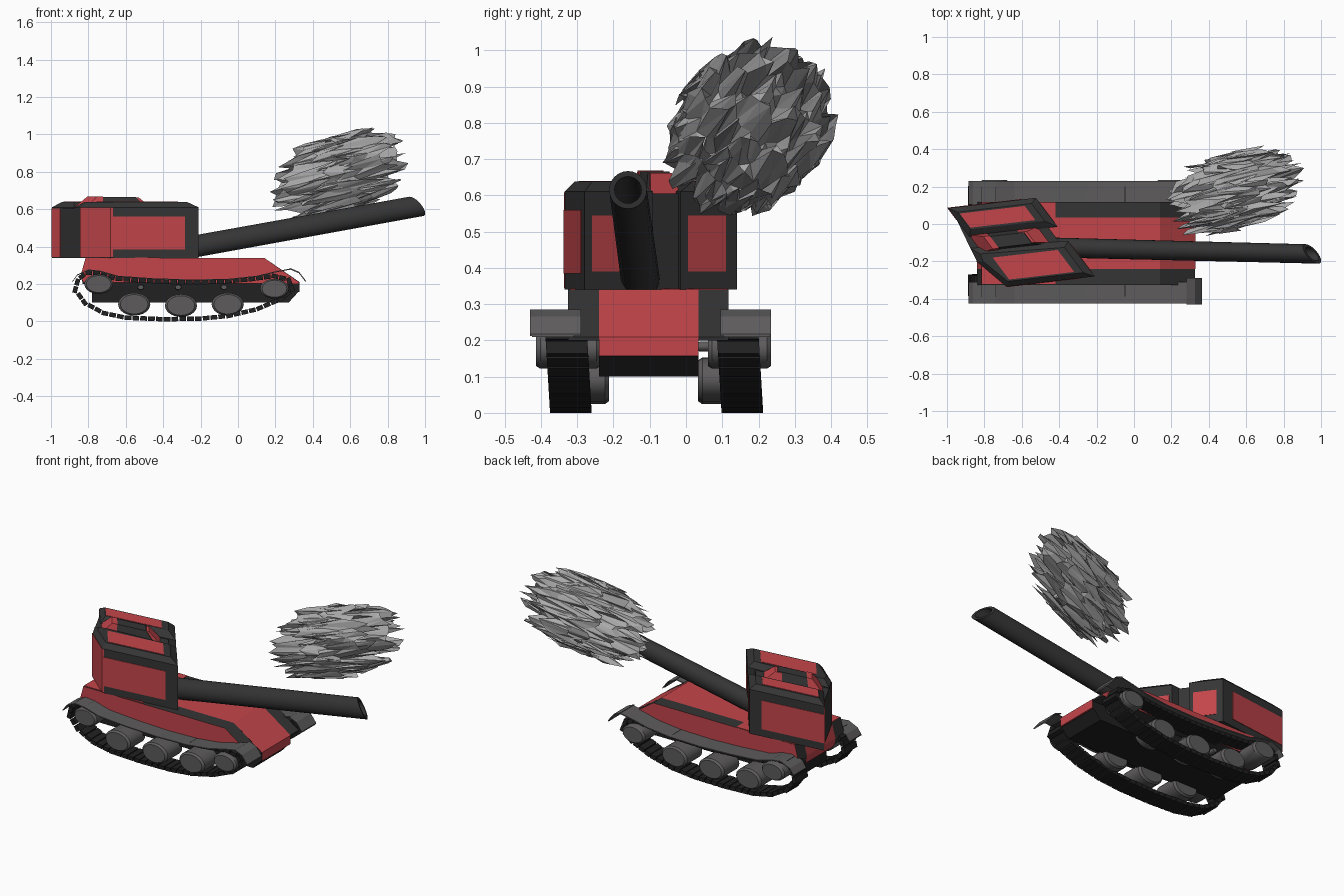
import bpy, math, random
from mathutils import Vector

if "Cube" in bpy.data.objects:
    bpy.data.objects.remove(bpy.data.objects["Cube"])

random.seed(4)


def material(name, rgb):
    m = bpy.data.materials.new(name)
    m.diffuse_color = (*rgb, 1)
    m.use_nodes = True
    m.node_tree.nodes["Principled BSDF"].inputs["Base Color"].default_value = m.diffuse_color
    return m


RED = material("red_paint", (0.55, 0.06, 0.07))
DARK = material("dark_paint", (0.035, 0.035, 0.035))
BLACK = material("black_steel", (0.015, 0.015, 0.015))
GREY = material("grey_steel", (0.11, 0.105, 0.105))
SMOKE = material("smoke_grey", (0.4, 0.4, 0.4))


def mesh(name, verts, faces, *mats):
    me = bpy.data.meshes.new(name)
    me.from_pydata(verts, [], faces)
    for m in mats:
        me.materials.append(m)
    ob = bpy.data.objects.new(name, me)
    bpy.context.collection.objects.link(ob)
    return ob


def prism(name, profile, y0, y1, mat, side_mat=None):
    """Counter-clockwise xz profile pushed from y0 to y1."""
    n = len(profile)
    verts = [(x, y, z) for y in (y0, y1) for x, z in profile]
    faces = [tuple(range(n)), tuple(range(2 * n - 1, n - 1, -1))]
    faces += [(i, i + n, (i + 1) % n + n, (i + 1) % n) for i in range(n)]
    ob = mesh(name, verts, faces, mat, side_mat or mat)
    for p in ob.data.polygons[:2]:
        p.material_index = 1
    return ob


def rings(name, loops, mat, closed=False):
    """Skin a list of equal-length loops; ends capped unless closed."""
    n, k = len(loops[0]), len(loops)
    verts = [v for loop in loops for v in loop]
    faces = []
    for j in range(k if closed else k - 1):
        a, b = j * n, (j + 1) % k * n
        faces += [(a + i, a + (i + 1) % n, b + (i + 1) % n, b + i) for i in range(n)]
    if not closed:
        faces += [tuple(range(n))[::-1], tuple(range((k - 1) * n, k * n))]
    return mesh(name, verts, faces, mat)


def smooth(ob):
    bpy.ops.object.select_all(action='DESELECT')
    bpy.context.view_layer.objects.active = ob
    ob.select_set(True)
    bpy.ops.object.shade_smooth_by_angle(angle=math.radians(35))


# Hull: black tub, red spine, dark shoulders with red flanks
prism("lower_hull", [(-0.78, 0.10), (0.27, 0.10), (0.32, 0.155), (0.32, 0.20), (-0.78, 0.20)],
      -0.24, 0.035, BLACK)
prism("hull_spine", [(-0.83, 0.20), (0.33, 0.157), (0.33, 0.21), (0.14, 0.34), (-0.815, 0.34), (-0.84, 0.25)],
      -0.24, 0.035, RED, BLACK)
shoulder = [(-0.83, 0.21), (0.325, 0.20), (0.327, 0.21), (0.14, 0.34), (-0.815, 0.34), (-0.84, 0.25)]
prism("near_shoulder", shoulder, -0.325, -0.24, DARK, RED)
prism("far_shoulder", shoulder, 0.035, 0.117, DARK, RED)
prism("rear_deck", [(-0.815, 0.338), (-0.42, 0.338), (-0.42, 0.343), (-0.815, 0.343)], -0.32, 0.115, RED)

# Turret: skewed coordinates, u runs forward and v runs across
ORIGIN, U, V = Vector((-0.68, -0.335, 0)), Vector((0.47, 0.055, 0)), Vector((-0.315, 0.42, 0))


def outline(uv, z):
    return [tuple(ORIGIN + U * u + V * v + Vector((0, 0, z))) for u, v in uv]


def quad(u0, u1, v0, v1, z):
    return outline([(u0, v0), (u1, v0), (u1, v1), (u0, v1)], z)


def block(name, u0, u1, v0, v1, z0, z1, mat):
    return rings(name, [quad(u0, u1, v0, v1, z0), quad(u0, u1, v0, v1, z1)], mat)


core = [(0.90, 0.4), (0.90, 0.72), (0.0, 0.85), (-0.08, 0.5), (-0.115, 0.336)]
rings("turret_core", [outline(core, 0.34), outline(core, 0.605)], DARK)

# Near cheek has a cut rear corner, far cheek is four-sided
near = [(0, 0), (1, 0), (1, 0.45), (-0.08, 0.5), (-0.115, 0.336)]
near_top = [(0.05, 0.06), (0.91, 0.06), (0.91, 0.38), (-0.02, 0.42), (-0.05, 0.33)]
rings("near_cheek", [outline(near, 0.34), outline(near, 0.61), outline(near_top, 0.638)], DARK)
rings("far_cheek", [quad(0, 1, 0.63, 1, 0.34), quad(0, 1, 0.63, 1, 0.61), quad(0.07, 0.91, 0.72, 0.94, 0.638)], DARK)

# Red armour panels
corner = [(-0.006, -0.004), (0.02, -0.004), (-0.09, 0.34), (-0.121, 0.34)]
rings("near_corner_panel", [outline(corner, 0.345), outline(corner, 0.608)], RED)
block("far_rear_panel", -0.006, 0.01, 0.85, 1, 0.345, 0.605, RED)
block("near_side_panel", 0.0, 0.84, -0.006, 0.01, 0.385, 0.56, RED)
block("far_side_panel", 0.0, 0.84, 0.99, 1.006, 0.385, 0.56, RED)
for side, v0, v1, lo, hi in (("near", 0.05, 0.42, 0.08, 0.36), ("far", 0.68, 0.93, 0.74, 0.92)):
    block(side + "_front_panel", 0.99, 1.006, v0, v1, 0.39, 0.545, RED)
    block(side + "_top_panel", 0.08, 0.82, lo, hi, 0.63, 0.64, RED)

# Hatch on the turret roof with red plates
rings("hatch", [quad(0.10, 0.72, 0.44, 0.66, 0.60), quad(0.16, 0.60, 0.47, 0.61, 0.666)], DARK)
rings("hatch_rear_plate", [quad(0.0, 0.2, 0.43, 0.66, 0.60), quad(0.15, 0.22, 0.46, 0.62, 0.668)], RED)
rings("hatch_front_plate", [quad(0.55, 0.80, 0.46, 0.66, 0.60), quad(0.55, 0.64, 0.48, 0.62, 0.662)], RED)


# Gun barrel: open tube with an oblique muzzle
def tube_ring(x, y, z, r, slant):
    loop = []
    for i in range(24):
        a = math.tau * i / 24
        dy, dz = r * math.cos(a), r * math.sin(a)
        loop.append((x - slant * (dy + dz), y + dy, z + dz))
    return loop


barrel = rings("barrel", [tube_ring(-0.46, -0.125, 0.36, 0.054, 0.6), tube_ring(0.952, -0.16, 0.615, 0.052, 0.66),
                          tube_ring(0.952, -0.16, 0.615, 0.037, 0.66), tube_ring(0.3, -0.144, 0.498, 0.037, 0.6)], DARK)
smooth(barrel)

# Running gear paths in xz
TRACK = [(-0.87, 0.17), (-0.855, 0.225), (-0.81, 0.26), (-0.75, 0.26), (-0.66, 0.23), (-0.5, 0.218), (-0.3, 0.208),
         (-0.1, 0.212), (0.06, 0.225), (0.19, 0.243), (0.27, 0.225), (0.29, 0.17), (0.23, 0.12), (0.1, 0.065),
         (-0.05, 0.03), (-0.2, 0.015), (-0.4, 0.012), (-0.6, 0.02), (-0.72, 0.045), (-0.82, 0.10)]
FENDER = [(-0.885, 0.21), (-0.86, 0.245), (-0.80, 0.272), (-0.74, 0.266), (-0.64, 0.238), (-0.45, 0.225),
          (-0.25, 0.218), (-0.05, 0.222), (0.10, 0.238), (0.20, 0.262), (0.28, 0.277), (0.325, 0.258), (0.362, 0.21)]


def walk(path, step):
    """Evenly spaced points and directions round a closed path."""
    pts = [Vector(p) for p in path]
    segs = list(zip(pts, pts[1:] + pts[:1]))
    total = sum((b - a).length for a, b in segs)
    count = round(total / step)
    for k in range(count):
        d = k * total / count
        for a, b in segs:
            if d <= (b - a).length:
                yield a + (b - a).normalized() * d, (b - a).normalized()
                break
            d -= (b - a).length


def band(name, path, y0, y1, thick, mat, closed):
    loops = [[(x, y0, z), (x, y1, z), (x, y1, z + thick), (x, y0, z + thick)] for x, z in path]
    return rings(name, loops, mat, closed)


def wheel(name, x, z, y0, y1, rx, rz):
    loops = []
    for y, s in ((y0, 0.62), (y0, 0.86), (y0 + 0.012, 1), (y1 - 0.012, 1), (y1, 0.86), (y1, 0.62)):
        loops.append([(x + rx * s * math.cos(math.tau * i / 20), y, z + rz * s * math.sin(math.tau * i / 20))
                      for i in range(20)])
    smooth(rings(name, loops, GREY))


# Per side: track, road wheel, end wheel, roller and fender widths in y
for side, t0, t1, w0, w1, e0, e1, r0, r1, f0, f1 in (
        ("near", -0.381, -0.266, -0.375, -0.212, -0.414, -0.235, -0.28, -0.235, -0.425, -0.31),
        ("far", 0.092, 0.207, 0.033, 0.20, 0.06, 0.235, 0.03, 0.075, 0.105, 0.23)):
    # Track links joined into one object
    verts, faces = [], []
    for p, d in walk(TRACK, 0.042):
        n, b = Vector((-d.y, d.x)) * 0.012, len(verts)
        corners = [p + d * 0.018 + n, p - d * 0.018 + n, p - d * 0.018 - n, p + d * 0.018 - n]
        for y in (t0, t1):
            verts += [(c.x, y - (c.y - 0.1) * 0.06, max(c.y, 0)) for c in corners]
        faces += [(b, b + 1, b + 2, b + 3), (b + 7, b + 6, b + 5, b + 4)]
        faces += [(b + i, b + 4 + i, b + 4 + (i + 1) % 4, b + (i + 1) % 4) for i in range(4)]
    mesh(side + "_track_links", verts, faces, BLACK)
    # Road wheels, end wheels and return rollers
    for k, (x, z) in enumerate(((-0.555, 0.092), (-0.305, 0.085), (-0.055, 0.092))):
        wheel(side + "_road_wheel_%d" % k, x, z, w0, w1, 0.086, 0.061)
    for k, (x, z) in enumerate(((-0.745, 0.20), (0.195, 0.175))):
        wheel(side + "_end_wheel_%d" % k, x, z, e0, e1, 0.077, 0.053)
    for k, x in enumerate((-0.52, -0.32, -0.075)):
        wheel(side + "_roller_%d" % k, x, 0.183, r0, r1, 0.018, 0.014)
    # Fender sheet with curved flaps
    band(side + "_fender", FENDER, f0, f1, 0.006, GREY, False)
    lip = f0 - 0.005 if side == "near" else f0 - 0.01
    band(side + "_front_flap", [(x + 0.001, z + 0.002) for x, z in FENDER[-3:]], lip, lip + 0.14, 0.006, GREY, False)

# Smoke puff: jagged ball with shards drawn out along the firing direction
bpy.ops.mesh.primitive_ico_sphere_add(subdivisions=4, radius=1)
puff = bpy.context.object
puff.name = "smoke_puff"
puff.data.materials.append(SMOKE)
axis = Vector((1, 0.2, 0.24))
for v in puff.data.vertices:
    c, r = v.co.copy(), random.uniform(0.88, 1.06)
    stretch = c.x * 0.22 + random.uniform(-0.17, 0.17)
    v.co = Vector((0.54, 0.175, 0.785)) + axis * stretch + Vector((0, c.y * 0.21 * r, c.z * 0.21 * r))
    v.co.x = min(max(v.co.x, 0.17), 0.91)
    v.co.y = min(v.co.y, 0.43)
